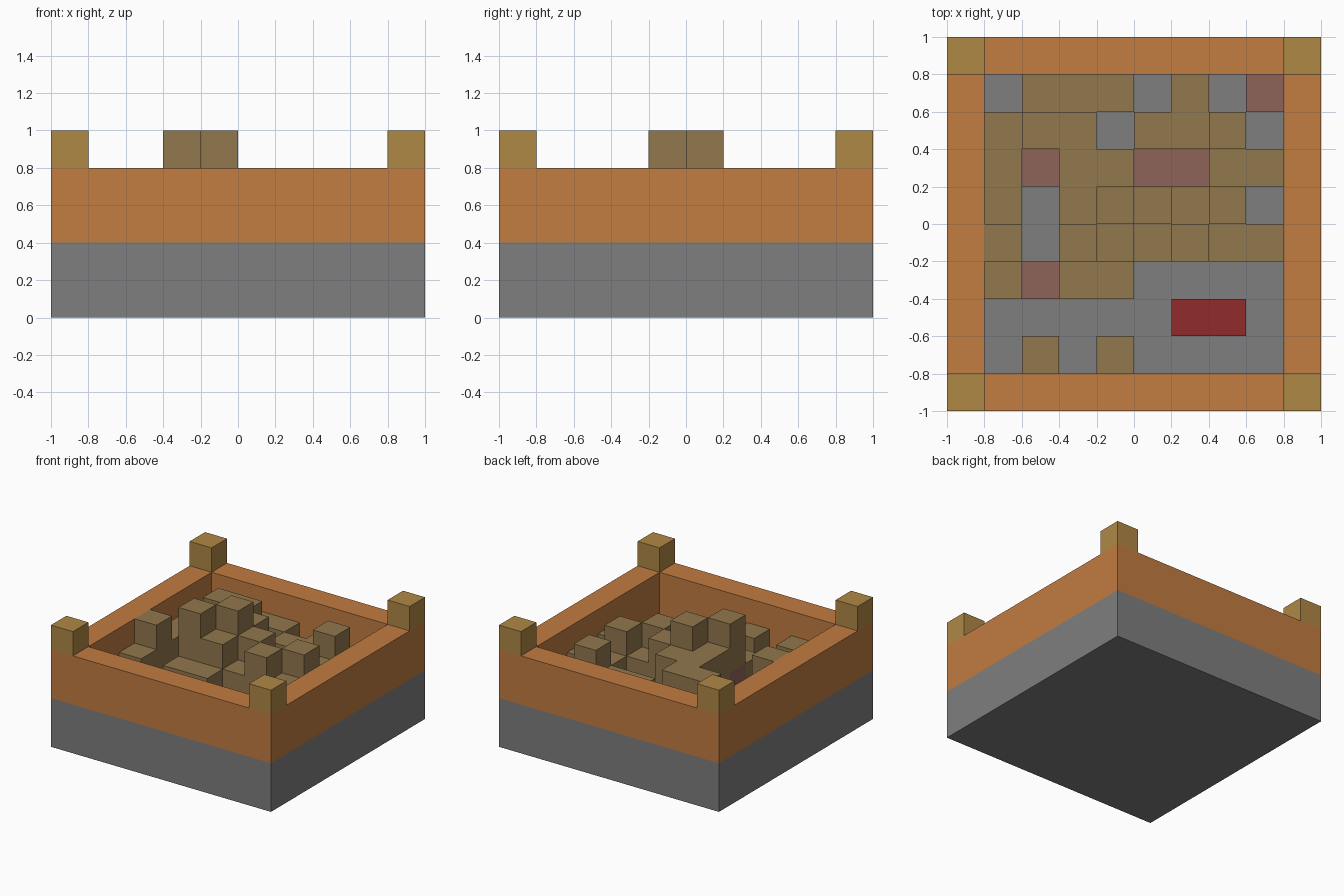
import bpy
import bmesh
from mathutils import Vector

cube = bpy.data.objects.get("Cube")
if cube:
    bpy.data.objects.remove(cube, do_unlink=True)

U = 0.2   # block size
N = 10    # blocks per side


def material(name, hex_code):
    def linear(i):
        c = int(hex_code[i:i + 2], 16) / 255
        return c / 12.92 if c < 0.04 else ((c + 0.055) / 1.055) ** 2.4
    colour = (linear(0), linear(2), linear(4), 1)
    m = bpy.data.materials.new(name)
    m.use_nodes = True
    m.diffuse_color = colour
    m.node_tree.nodes["Principled BSDF"].inputs["Base Color"].default_value = colour
    return m


# Each part is a set of whole blocks on the grid
parts = {
    "stone_base": (material("stone grey", "7e7e7e"), set()),
    "wooden_walls": (material("orange wood", "c27c41"), set()),
    "corner_posts": (material("ochre", "b08845"), set()),
    "earth_mounds": (material("earth brown", "92784d"), set()),
    "clay_blocks": (material("pink clay", "8f6459"), set()),
    "red_slab": (material("deep red", "902b2b"), set()),
}


def fill(part, x, y, low, high):
    parts[part][1].update((x, y, z) for z in range(low, high))


# Tray: stone floor and rim, wooden walls, corner posts
for x in range(N):
    for y in range(N):
        edges = (x in (0, N - 1)) + (y in (0, N - 1))
        fill("stone_base", x, y, 0, 2 if edges else 1)
        if edges:
            fill("wooden_walls", x, y, 2, 4)
        if edges == 2:
            fill("corner_posts", x, y, 4, 5)

# Contents from back to front: digits are earth tops in blocks,
# p is clay, r is the red slab, a dot is bare floor
plan = [
    ".333.3.p",
    "344.334.",
    "3p44pp33",
    "3.45434.",
    "4.543433",
    "3p33....",
    ".....rr.",
    ".3.3....",
]
for row, line in enumerate(plan):
    for col, mark in enumerate(line):
        x, y = col + 1, N - 2 - row
        if mark == "p":
            fill("clay_blocks", x, y, 1, 2)
        elif mark == "r":
            fill("red_slab", x, y, 1, 2)
        elif mark != ".":
            fill("earth_mounds", x, y, 1, int(mark))

# One clay block buried inside the front tower
buried = (3, 4, 2)
parts["earth_mounds"][1].discard(buried)
parts["clay_blocks"][1].add(buried)

occupied = set().union(*(cells for _, cells in parts.values()))


def build(name, mat, cells):
    """Skin the blocks, keeping only faces open to the air."""
    bm = bmesh.new()
    for cell in sorted(cells):
        centre = Vector(cell) + Vector((0.5, 0.5, 0.5))
        for axis in range(3):
            for sign in (-1, 1):
                n = Vector((0, 0, 0))
                n[axis] = sign
                if tuple(int(c + d) for c, d in zip(cell, n)) in occupied:
                    continue
                a = Vector((0, 0, 0))
                a[(axis + 1) % 3] = 0.5
                b = n.cross(a)
                mid = centre + n * 0.5
                ring = (mid - a - b, mid + a - b, mid + a + b, mid - a + b)
                bm.faces.new([bm.verts.new((p - Vector((N / 2, N / 2, 0))) * U)
                              for p in ring])
    bmesh.ops.remove_doubles(bm, verts=bm.verts[:], dist=0.001)
    mesh = bpy.data.meshes.new(name)
    bm.to_mesh(mesh)
    bm.free()
    mesh.materials.append(mat)
    bpy.context.collection.objects.link(bpy.data.objects.new(name, mesh))


for name, (mat, cells) in parts.items():
    build(name, mat, cells)
